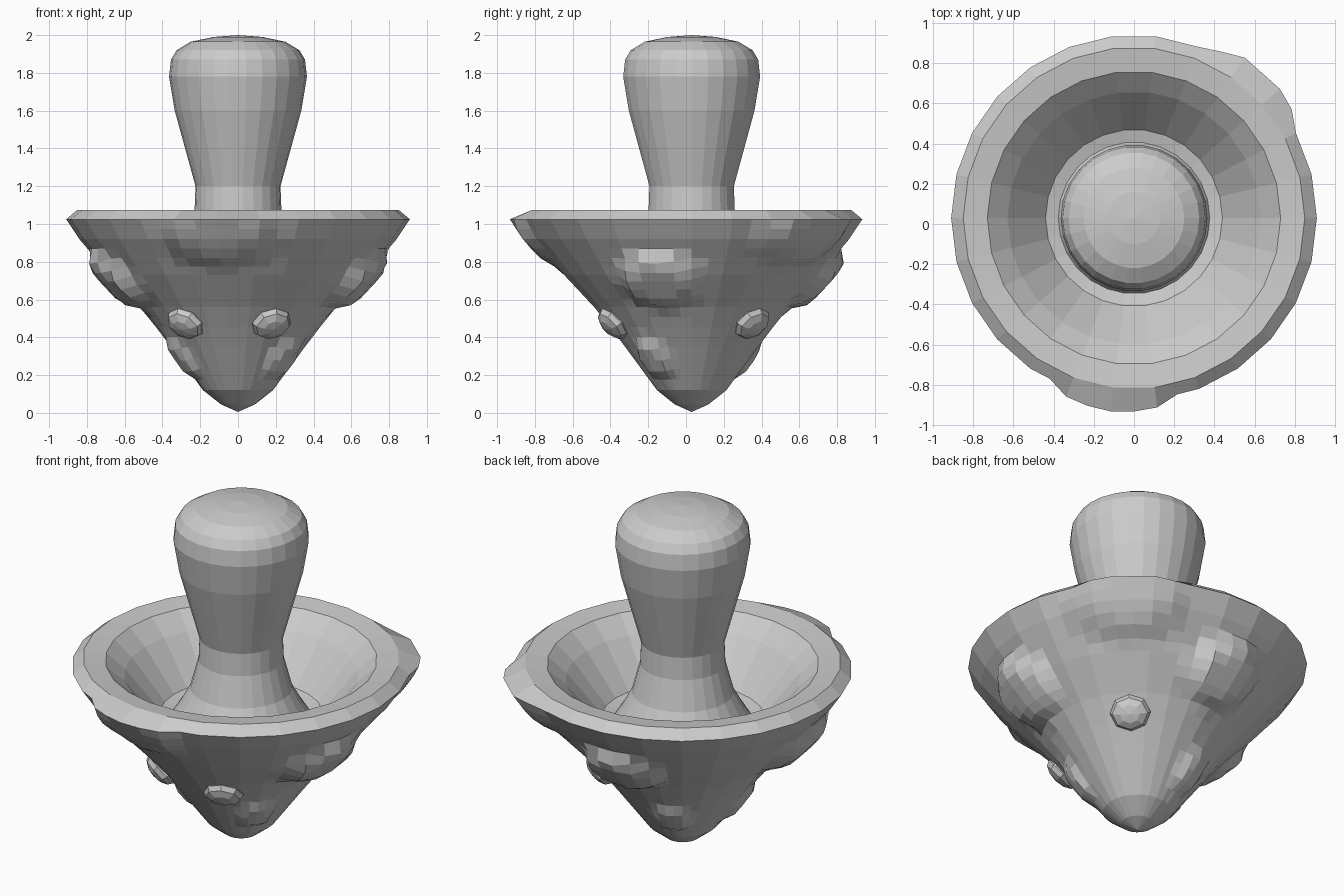
import bpy, bmesh
from math import sin, cos, tau, radians, atan2, remainder
from mathutils import Vector, Matrix

if "Cube" in bpy.data.objects:
    bpy.data.objects.remove(bpy.data.objects["Cube"])

SIDES = 26
CENTER = Vector((0, 0.03, 0))


def lathe(profile):
    """Revolve (radius, z) points around the vertical axis."""
    bm = bmesh.new()
    rings = []
    for r, z in profile:
        count = SIDES if r else 1
        rings.append([bm.verts.new(CENTER + Vector((r * cos(tau * i / SIDES), r * sin(tau * i / SIDES), z)))
                      for i in range(count)])
    for a, b in zip(rings, rings[1:]):
        for i in range(SIDES):
            j = (i + 1) % SIDES
            loop = [a[i % len(a)], a[j % len(a)], b[j % len(b)], b[i % len(b)]]
            bm.faces.new(list(dict.fromkeys(loop)))
    bmesh.ops.recalc_face_normals(bm, faces=bm.faces)
    return bm


def finish(name, bm):
    mesh = bpy.data.meshes.new(name)
    bm.to_mesh(mesh)
    bm.free()
    obj = bpy.data.objects.new(name, mesh)
    bpy.context.collection.objects.link(obj)
    return obj


def wall(z):
    """Radius and (dr, dz) direction of the outer wall at a height."""
    for (r0, z0), (r1, z1) in zip(OUTER, OUTER[1:]):
        if z0 <= z <= z1:
            return r0 + (r1 - r0) * (z - z0) / (z1 - z0), Vector((r1 - r0, z1 - z0)).normalized()


# Outer wall from the tip to the rim, then the rim and bowl inside
OUTER = [(0, 0.005), (0.09, 0.045), (0.185, 0.12), (0.27, 0.235), (0.355, 0.35), (0.435, 0.455),
         (0.52, 0.56), (0.595, 0.64), (0.68, 0.73), (0.755, 0.82), (0.84, 0.92), (0.91, 1.025)]
INNER = [(0.85, 1.075), (0.73, 1.06), (0.63, 0.97), (0.44, 0.74), (0.36, 0.72)]

# Soft swellings moulded into the wall: azimuth, z, half width, half height, depth
SWELLINGS = [(az, 0.29, 0.11, 0.12, 0.035) for az in (-40, 115, -158)]
SWELLINGS += [(az, 0.71, 0.24, 0.16, 0.075) for az in (-15, 95, 195)]
SWELLINGS += [(az, 0.95, 0.33, 0.19, 0.07) for az in (-97, 47)]

body = lathe(OUTER + INNER)
outer_faces = [f for f in body.faces if f.calc_center_median().z < 1.03 and f.normal.z < 0]
outer_edges = {e for f in outer_faces for e in f.edges}
bmesh.ops.subdivide_edges(body, edges=list(outer_edges), cuts=1, use_grid_fill=True)
for v in body.verts:
    p = v.co - CENTER
    r = Vector((p.x, p.y)).length
    if p.z > 1.03 or not 0.005 < p.z or r < wall(min(p.z, 1.025))[0] - 0.03:
        continue
    angle = atan2(p.y, p.x)
    for az, z, w, h, depth in SWELLINGS:
        across = remainder(angle - radians(az), tau) * r / w
        d = across ** 2 + ((p.z - z) / h) ** 2
        if d < 1:
            push = depth * min(1, 1.7 * (1 - d))
            v.co += push * Vector((cos(angle) * 0.85, sin(angle) * 0.85, -0.45 if z < 0.9 else 0))
finish("bowl_body", body)

# Central handle, flared into the bowl floor
finish("handle", lathe([(0.38, 0.72), (0.33, 0.80), (0.275, 0.90), (0.23, 1.07), (0.225, 1.20),
                        (0.28, 1.40), (0.335, 1.60), (0.365, 1.78), (0.355, 1.87), (0.325, 1.92),
                        (0.25, 1.965), (0.13, 1.99), (0, 2.0)]))


# Faceted knobs lying on the wall
for i, az in enumerate((-128, -67, 45)):
    z = 0.475
    r, slope = wall(z)
    a = radians(az)
    radial = Vector((cos(a), sin(a), 0))
    side = Vector((-sin(a), cos(a), 0))
    up = radial * slope.x + Vector((0, 0, slope.y))
    frame = Matrix((side, up, side.cross(up))).transposed().to_4x4()
    place = Matrix.Translation(CENTER + radial * r + Vector((0, 0, z)))
    bm = bmesh.new()
    bmesh.ops.create_uvsphere(bm, u_segments=8, v_segments=6, radius=1,
                              matrix=place @ frame @ Matrix.Diagonal((0.11, 0.1, 0.055, 1)))
    finish(f"knob_{i}", bm)
